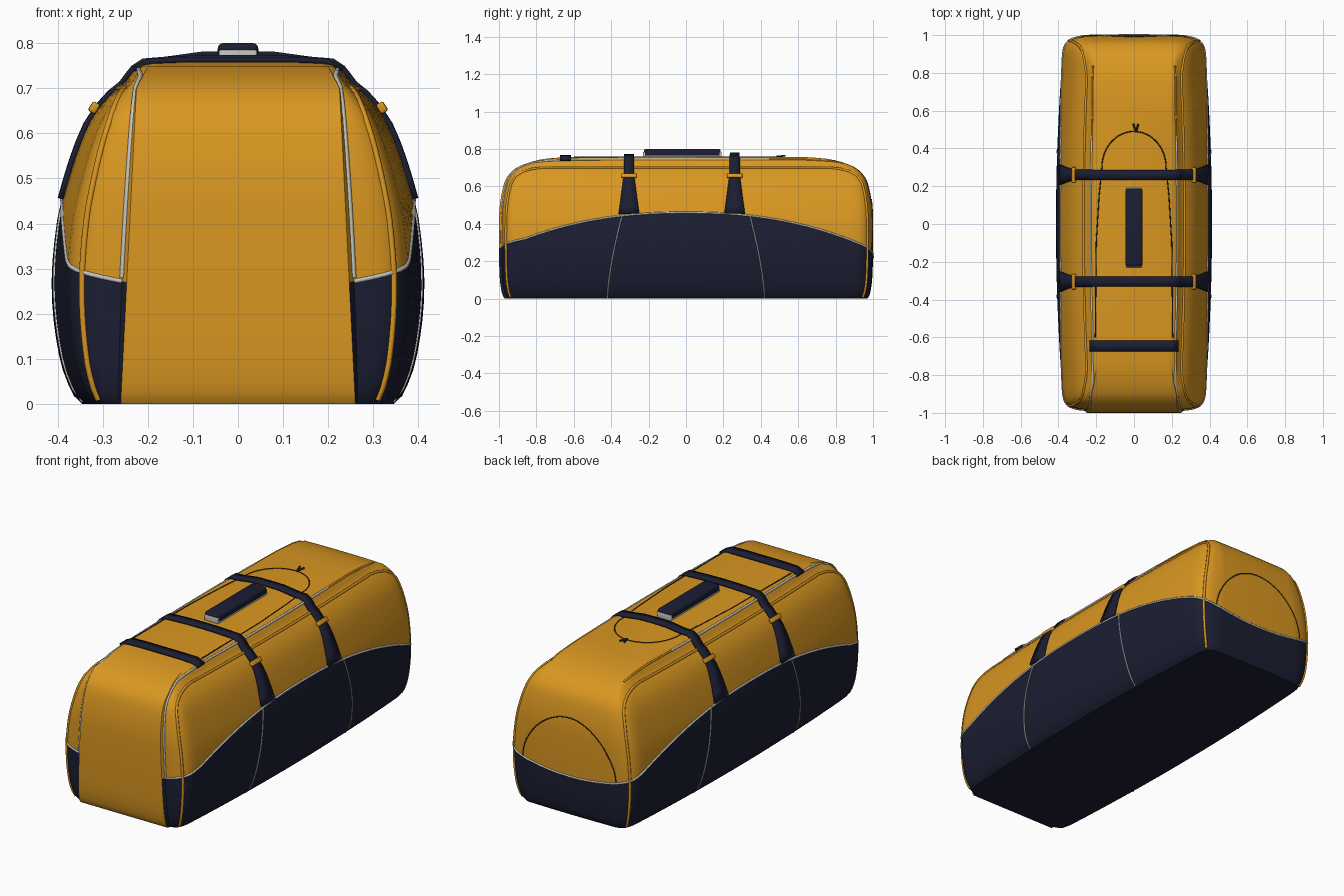
import bpy, bmesh, math
from mathutils import Vector

if "Cube" in bpy.data.objects:
    bpy.data.objects.remove(bpy.data.objects["Cube"])

def material(name, rgb):
    m = bpy.data.materials.new(name)
    m.diffuse_color = (*rgb, 1)
    m.use_nodes = True
    m.node_tree.nodes["Principled BSDF"].inputs["Base Color"].default_value = m.diffuse_color
    return m

ORANGE = material("orange_fabric", (0.70, 0.31, 0.015))
NAVY = material("navy_fabric", (0.011, 0.013, 0.032))
GREY = material("grey_trim", (0.55, 0.55, 0.52))
DARK = material("dark_seam", (0.03, 0.022, 0.012))
TOP = 0.757

# Body profile: height, half width, half length
PROFILE = [(0, .345, .955), (.02, .365, .967), (.1, .395, .98), (.25, .413, .985),
           (.4, .402, .985), (.5, .378, .98), (.6, .343, .962), (.65, .315, .942),
           (.69, .28, .905), (.71, .255, .872), (.735, .236, .80), (.75, .222, .72),
           (TOP, .205, .62)]

def profile(z, col):
    z = max(0, min(TOP, z))
    n = len(PROFILE)
    i = next(j for j in range(n - 1) if z <= PROFILE[j + 1][0])
    def slope(j):
        a, b = PROFILE[max(j - 1, 0)], PROFILE[min(j + 1, n - 1)]
        return (b[col] - a[col]) / (b[0] - a[0])
    a, b = PROFILE[i], PROFILE[i + 1]
    h = b[0] - a[0]
    t = (z - a[0]) / h
    return ((2*t**3 - 3*t*t + 1) * a[col] + (t**3 - 2*t*t + t) * h * slope(i)
            + (3*t*t - 2*t**3) * b[col] + (t**3 - t*t) * h * slope(i + 1))

def half_width(y, z):
    return profile(z, 1) * (1 - 0.1 * (y / 0.97) ** 2)

def quarter(s):
    """Loop position -> (quarter position, x sign, y sign); 0 = front centre, 3 = right, 6 = back."""
    s %= 12
    c = [s, 6 - s, s - 6, 12 - s][int(s // 3)]
    return c, (1 if s < 6 else -1), (-1 if s < 3 or s > 9 else 1)

def surface(s, z):
    c, sx, sy = quarter(s)
    length = profile(z, 2)
    p = min(.26 - .05 * z, .94 * half_width(length, z))
    if c <= 2:                       # end panel and rounded corner
        k = max(0, c - 1)
        a = k * k * (3 - 2 * k) * math.pi / 2
        y = length - .025 * k - .1 + .1 * max(0, math.cos(a)) ** .5
        x = c * p if c <= 1 else p + (half_width(y, z) - p) * math.sin(a) ** .5
        y += .015 * (max(0, min(1, (1.04 - c) / .04)) if sy < 0 else 1 - (c / 2) ** 2)
    else:                            # long side
        y = (length - .125) * (3 - c)
        x = half_width(y, z)
    return Vector((sx * x, sy * y, z))

def split_height(s):
    """Height of the navy / orange boundary."""
    c, sx, sy = quarter(s)
    if c > 2:
        return .46 - .14 * (3 - c) ** 2.3
    if sy > 0:
        return .22 + .10 * (c / 2) ** 2
    return .27 + .05 * max(0, c - 1)

def finish(name, bm, mats, smooth=True):
    bmesh.ops.recalc_face_normals(bm, faces=bm.faces)
    me = bpy.data.meshes.new(name)
    bm.to_mesh(me)
    bm.free()
    ob = bpy.data.objects.new(name, me)
    bpy.context.collection.objects.link(ob)
    for m in mats:
        me.materials.append(m)
    if smooth:
        bpy.ops.object.select_all(action='DESELECT')
        ob.select_set(True)
        bpy.context.view_layer.objects.active = ob
        bpy.ops.object.shade_smooth_by_angle(angle=math.radians(40))
    return ob

# Bag body, rows follow the colour boundary
q = [0, .25, .5, .75, .92, 1, 1.04, 1.12, 1.22, 1.33, 1.44, 1.55, 1.66, 1.77, 1.88] + \
    [2 + i / 12 for i in range(13)]
half = q + [6 - c for c in q[-2::-1]]
loop = half + [12 - s for s in half[-2:0:-1]]
LOW, HIGH = 12, 26
bm = bmesh.new()
rows = []
for r in range(LOW + HIGH + 1):
    row = []
    for s in loop:
        f = split_height(s)
        z = f * (r / LOW) ** 1.3 if r <= LOW else f + (TOP - f) * (1 - (1 - (r - LOW) / HIGH) ** 1.6)
        row.append(bm.verts.new(surface(s, z)))
    rows.append(row)
n = len(loop)
for r in range(LOW + HIGH):
    for i in range(n):
        j = (i + 1) % n
        face = bm.faces.new((rows[r][i], rows[r][j], rows[r + 1][j], rows[r + 1][i]))
        mid = loop[i] + ((loop[j] - loop[i]) % 12) / 2
        front_panel = mid < 1 or mid > 11
        face.material_index = 1 if r < LOW and not front_panel else 0
bm.faces.new(rows[0]).material_index = 1
bm.faces.new(rows[-1]).material_index = 0
finish("bag_body", bm, [ORANGE, NAVY])

def tube(name, pts, radius, mat):
    cu = bpy.data.curves.new(name, 'CURVE')
    cu.dimensions = '3D'
    cu.bevel_depth = radius
    cu.bevel_resolution = 1
    cu.use_fill_caps = True
    sp = cu.splines.new('POLY')
    sp.points.add(len(pts) - 1)
    for pt, co in zip(sp.points, pts):
        pt.co = (*co, 1)
    cu.materials.append(mat)
    ob = bpy.data.objects.new(name, cu)
    bpy.context.collection.objects.link(ob)

def span(a, b, count):
    return [a + (b - a) * i / (count - 1) for i in range(count)]

# Piping on the colour boundary and arched end pocket seam
tube("boundary_piping", [surface(s, split_height(s)) for s in loop if 1.04 <= s <= 10.96], .0055, GREY)
arc = []
for a in span(0, math.pi, 33):
    s = 6 + 1.12 * math.cos(a)
    arc.append(surface(s, split_height(s) + (.53 - split_height(s)) * math.sin(a)))
tube("end_pocket_seam", arc, .003, DARK)

for side, sx in (("right", 1), ("left", -1)):
    def on_side(s, z):
        v = surface(s, z)
        return Vector((sx * v.x, v.y, v.z))
    # Cord around each side panel
    up = [(1.45, z) for z in span(.01, .62, 24)] + [(1.5, .655), (1.62, .68), (1.8, .694), (2, .70)]
    across = [(s, .70) for s in span(2.1, 3.9, 19)]
    cord = up + across + [(6 - s, z) for s, z in reversed(up)]
    tube(side + "_side_cord", [on_side(s, z) for s, z in cord], .007, ORANGE)
    # Zip track on the front panel edge and the top ridge
    ridge = [(1.04, z) for z in span(.28, .70, 16)] + [(1.15, .725), (1.5, .735), (2, .742)]
    ridge += [(s, .744) for s in span(2.1, 3.7, 17)]
    tube(side + "_zip_track", [on_side(s, z) for s, z in ridge], .006, GREY)
    rear = [(s, .744) for s in span(3.7, 4, 4)] + [(4.5, .735), (4.85, .725)]
    tube(side + "_rear_ridge", [on_side(s, z) for s, z in rear], .005, ORANGE)
    # Side pocket seams
    for where, sy in (("front", -1), ("rear", 1)):
        pts = []
        for z in span(.005, .45, 16):
            y = sy * (.42 - .08 * (z / .45) ** 1.5)
            pts.append((sx * half_width(y, z), y, z))
        tube(f"{side}_{where}_pocket_seam", pts, .004, GREY)

# U-shaped top opening seam with zip pull
u = [(.17 * math.cos(a), .30 + .19 * math.sin(a), TOP) for a in span(0, math.pi, 25)]
u = [(.205, -.6, TOP), (.2, -.1, TOP), (.185, .15, TOP)] + u + \
    [(-.185, .15, TOP), (-.2, -.1, TOP), (-.205, -.6, TOP)]
tube("top_opening_seam", u, .003, DARK)
for sx in (-1, 1):
    tube("zip_pull", [(.01, .485, .76), (.01 + sx * .013, .53, .764)], .005, NAVY)

def strap(name, y, path):
    """Symmetric band from (x, z, width) points, centre to right side."""
    full = [(-x, z, w) for x, z, w in reversed(path[1:])] + path
    bm = bmesh.new()
    prev = None
    for x, z, w in full:
        pair = [bm.verts.new((x, y + d * w / 2, z)) for d in (-1, 1)]
        if prev:
            bm.faces.new((prev[0], prev[1], pair[1], pair[0]))
        prev = pair
    ob = finish(name, bm, [NAVY])
    mod = ob.modifiers.new("thickness", 'SOLIDIFY')
    mod.thickness = .012
    mod.offset = 0

def box(name, loc, size, mat, tilt=0, bevel=.005):
    bm = bmesh.new()
    bmesh.ops.create_cube(bm, size=1)
    bmesh.ops.scale(bm, vec=size, verts=bm.verts)
    bmesh.ops.bevel(bm, geom=bm.edges[:], offset=bevel, segments=3, affect='EDGES', profile=.5)
    ob = finish(name, bm, [mat])
    ob.location = loc
    ob.rotation_euler.y = tilt

# Compression straps with buckles
for name, y, lift in (("front", -.305, .004), ("rear", .26, .012)):
    path = [(0, .764 + lift, .052), (.08, .763 + lift, .052), (.16, .764, .052), (.21, .760, .054)]
    for z in (.745, .73, .71, .69, .66, .62, .58, .54, .5, .455):
        path.append((half_width(y, z) + .006, z, .055 + .055 * max(0, (.66 - z) / .205)))
    strap(name + "_compression_strap", y, path)
    for sx in (-1, 1):
        x = half_width(y, .657) + .012
        box(name + "_buckle", (sx * x, y, .657), (.018, .082, .024), ORANGE, -sx * math.radians(33))

# Short strap across the front of the top
strap("front_top_strap", -.645, [(0, .763, .058), (.12, .763, .058), (.195, .76, .058), (.232, .742, .058)])

# Carry handle: padded wrap around a grey core
box("carry_handle", (0, -.02, .780), (.09, .41, .04), NAVY, bevel=.012)
box("handle_core", (0, -.02, .770), (.084, .42, .03), GREY, bevel=.004)
